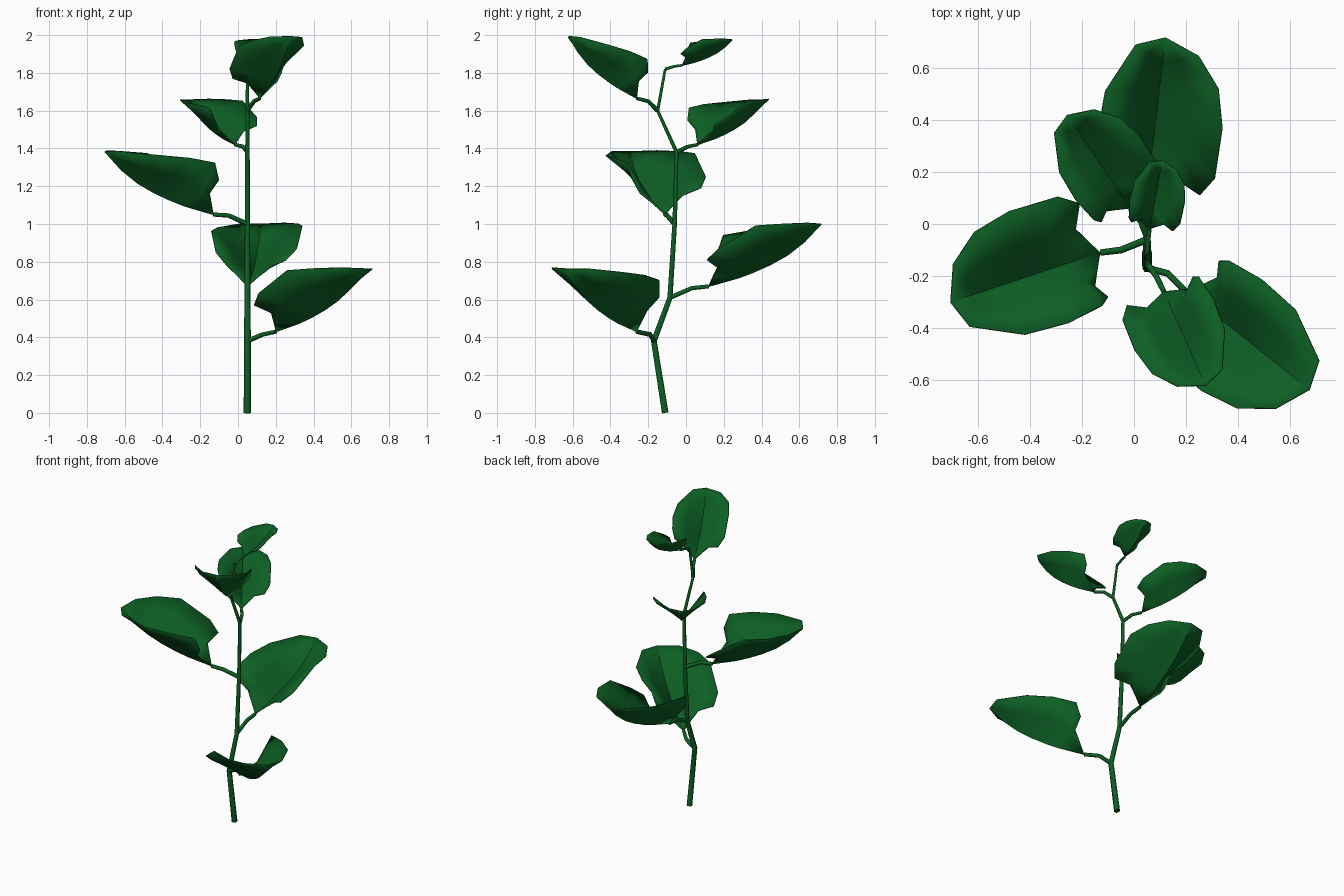
import bpy
from math import radians, cos, sin, atan2
from mathutils import Vector

if "Cube" in bpy.data.objects:
    bpy.data.objects.remove(bpy.data.objects["Cube"])

green = bpy.data.materials.new("leaf_green")
green.diffuse_color = (0.004, 0.115, 0.018, 1)
green.use_nodes = True
green.node_tree.nodes["Principled BSDF"].inputs["Base Color"].default_value = green.diffuse_color


def tube(name, pts, r0, r1):
    cu = bpy.data.curves.new(name, 'CURVE')
    cu.dimensions = '3D'
    cu.bevel_depth = 1
    cu.bevel_resolution = 1
    cu.use_fill_caps = True
    sp = cu.splines.new('POLY')
    sp.points.add(len(pts) - 1)
    for i, p in enumerate(pts):
        sp.points[i].co = (*p, 1)
        sp.points[i].radius = r0 + (r1 - r0) * i / (len(pts) - 1)
    cu.materials.append(green)
    ob = bpy.data.objects.new(name, cu)
    bpy.context.collection.objects.link(ob)
    return ob


# Leaf template: (forward, right, up) points for the midrib and both edges
RIB = [(0, 0, 0), (.16, 0, .045), (.24, 0, .075), (.33, 0, .115),
       (.42, 0, .165), (.51, 0, .235)]
RIGHT = [(.06, .115, .10), (.015, .203, .14), (.085, .252, .20),
         (.28, .258, .32), (.43, .225, .33), (.545, .135, .335)]
LEFT = [(.06, -.117, .11), (.026, -.17, .18), (.055, -.193, .27),
        (.20, -.215, .295), (.37, -.205, .31), (.56, -.11, .33)]
TIP = (.60, 0, .33)
BULGE = .004  # lift between midrib and edge


def leaf(name, base, aim, scale, pitch=0):
    a = atan2(aim[1], aim[0])
    fwd = Vector((cos(a), sin(a), 0))
    right = Vector((sin(a), -cos(a), 0))
    p = radians(pitch)

    def place(q):
        u, v, w = Vector(q) * scale
        u, w = u * cos(p) - w * sin(p), u * sin(p) + w * cos(p)
        return Vector(base) + fwd * u + right * v + Vector((0, 0, w))

    verts, faces = [], []
    lift = Vector((0, 0, BULGE))
    for m, r, l in zip(RIB, RIGHT, LEFT):
        m, r, l = Vector(m), Vector(r), Vector(l)
        verts += [place(q) for q in (r, (r + m) / 2 + lift, m, (l + m) / 2 + lift, l)]
    verts.append(place(TIP))
    for i in range(5):
        for j in range(4):
            k = i * 5 + j
            faces.append((k, k + 5, k + 6, k + 1))
    faces += [(25 + j, 30, 26 + j) for j in range(4)]
    me = bpy.data.meshes.new(name)
    me.from_pydata(verts, [], faces)
    me.materials.append(green)
    ob = bpy.data.objects.new(name, me)
    bpy.context.collection.objects.link(ob)
    bpy.ops.object.select_all(action='DESELECT')
    ob.select_set(True)
    bpy.context.view_layer.objects.active = ob
    bpy.ops.object.shade_smooth_by_angle(angle=radians(30))
    mod = ob.modifiers.new("thickness", 'SOLIDIFY')
    mod.thickness = 0.006
    mod.offset = 0


# Zigzag main stem
tube("stem", [(.05, -.11, 0), (.05, -.17, .38), (.05, -.085, .61),
              (.05, -.06, 1.0), (.05, -.05, 1.38), (.05, -.15, 1.6),
              (.05, -.11, 1.82)], .020, .008)

# Leaves with stalks: node, stalk bend, leaf base, heading, scale, pitch
LEAVES = [
    ("leaf_lowest", (.05, -.17, .38), (.13, -.19, .415), (.20, -.26, .43), (.49, -.39), 1.01, 0),
    ("leaf_back", (.05, -.085, .61), (.05, .03, .66), (.05, .12, .67), (.07, .59), 1.0, 0),
    ("leaf_left", (.05, -.06, 1.0), (-.05, -.10, 1.045), (-.13, -.11, 1.05), (-.57, -.19), 1.01, 0),
    ("leaf_back_left", (.05, -.05, 1.38), (.025, .01, 1.41), (-.015, .06, 1.42), (-.56, .83), .72, 0),
    ("leaf_front", (.05, -.15, 1.6), (.085, -.20, 1.65), (.115, -.26, 1.665), (.16, -.36), .75, 11),
    ("leaf_top", (.05, -.11, 1.82), (.055, -.06, 1.835), (.06, -.02, 1.84), (.05, .27), .44, -2),
]
for name, node, bend, base, aim, s, pitch in LEAVES:
    tube(name + "_stalk", [node, bend, base], .006 + .008 * s, .004 + .008 * s)
    leaf(name, base, aim, s, pitch)
